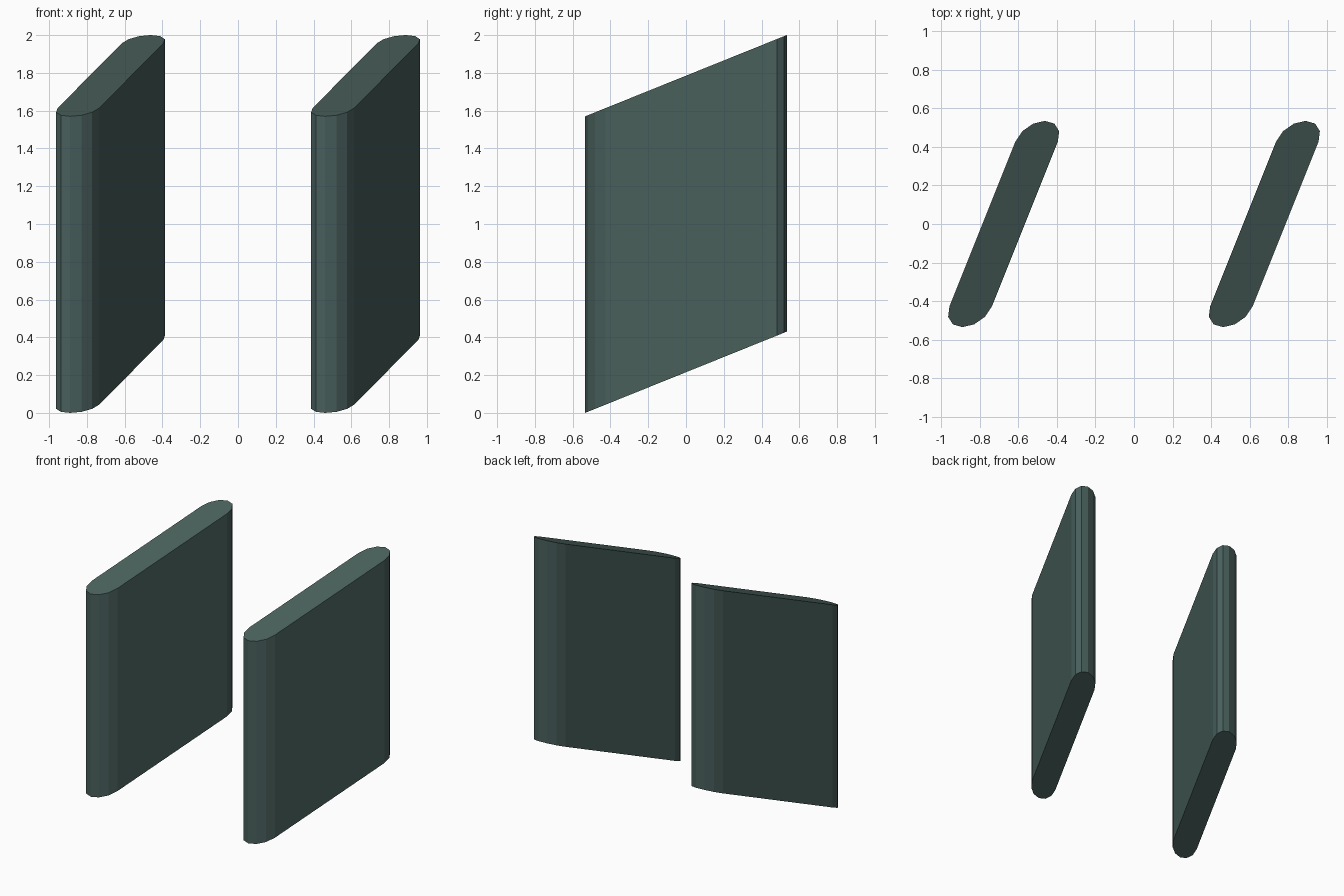
import bpy, bmesh
from math import sin, cos, pi

if "Cube" in bpy.data.objects:
    bpy.data.objects.remove(bpy.data.objects["Cube"])

RX, RY, HALF = 0.11, 0.107, 0.427   # end radii and half length of the straight sides
SKEW, RISE, HEIGHT = 0.40, 0.403, 1.57
SEG = 6                             # facets per rounded end

mat = bpy.data.materials.new("dark_green_grey")
mat.diffuse_color = (0.065, 0.115, 0.105, 1)
mat.use_nodes = True
mat.node_tree.nodes["Principled BSDF"].inputs["Base Color"].default_value = mat.diffuse_color


def slanted_slab(name, cx):
    """Round-ended slab, sheared sideways and upward along its length."""
    bm = bmesh.new()
    ring = []
    for end in (1, -1):
        for i in range(SEG + 1):
            a = pi * i / SEG
            y = end * (HALF + RY * sin(a))
            x = end * RX * cos(a) + SKEW * y
            z = RISE * (y + HALF + RY)
            ring.append(bm.verts.new((x, y, z)))
    base = bm.faces.new(ring)
    top = bmesh.ops.extrude_face_region(bm, geom=[base], use_keep_orig=True)
    verts = [g for g in top["geom"] if isinstance(g, bmesh.types.BMVert)]
    bmesh.ops.translate(bm, verts=verts, vec=(0, 0, HEIGHT))
    bmesh.ops.recalc_face_normals(bm, faces=bm.faces)
    mesh = bpy.data.meshes.new(name)
    bm.to_mesh(mesh)
    bm.free()
    mesh.materials.append(mat)
    ob = bpy.data.objects.new(name, mesh)
    ob.location.x = cx
    bpy.context.collection.objects.link(ob)


# The two parallel slabs
slanted_slab("left_slab", -0.675)
slanted_slab("right_slab", 0.675)
